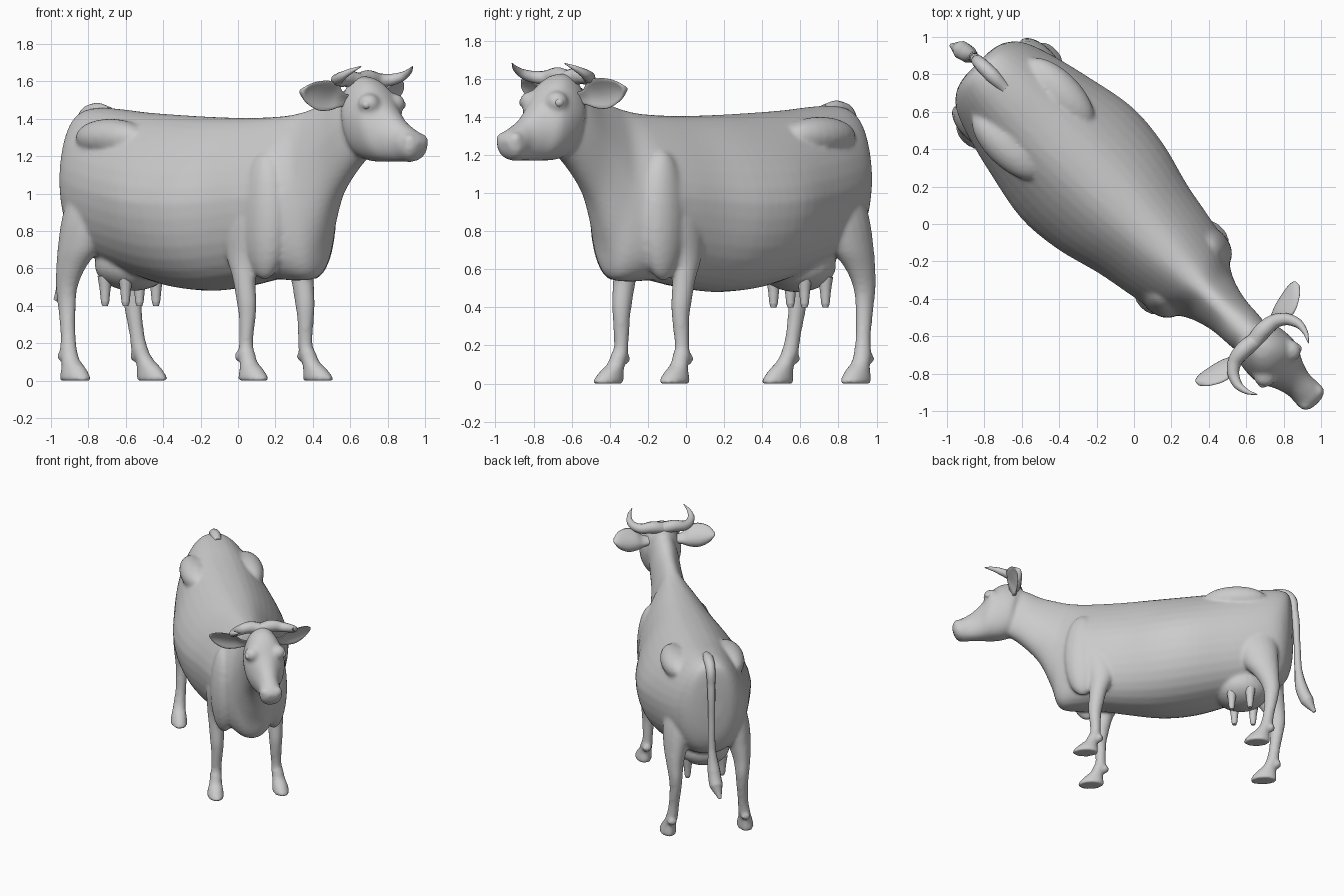
import bpy, bmesh, math
from mathutils import Vector

if "Cube" in bpy.data.objects:
    bpy.data.objects.remove(bpy.data.objects["Cube"])

R = math.sqrt(0.5)
MID = 0.015  # sideways offset of the symmetry plane


def W(s, t, z):
    """s = along the animal (head +), t = to its left, z = up."""
    t += MID
    return Vector(((s + t) * R, (t - s) * R, z))


def smooth_rows(rows, sub=4):
    """Catmull-Rom interpolation of section parameters."""
    out = []
    n = len(rows)
    for i in range(n - 1):
        p0, p1, p2, p3 = rows[max(i - 1, 0)], rows[i], rows[i + 1], rows[min(i + 2, n - 1)]
        for k in range(sub):
            u = k / sub
            out.append([0.5 * (2 * b + (c - a) * u + (2 * a - 5 * b + 4 * c - d) * u * u
                               + (3 * b - a - 3 * c + d) * u ** 3)
                        for a, b, c, d in zip(p0, p1, p2, p3)])
    out.append(list(rows[-1]))
    return out


def loft(name, rings):
    bm = bmesh.new()
    vs = [[bm.verts.new(p) for p in r] for r in rings]
    n = len(vs[0])
    for a, b in zip(vs, vs[1:]):
        for i in range(n):
            j = (i + 1) % n
            bm.faces.new((a[i], a[j], b[j], b[i]))
    bm.faces.new(vs[0])
    bm.faces.new(vs[-1])
    bmesh.ops.recalc_face_normals(bm, faces=bm.faces)
    me = bpy.data.meshes.new(name)
    bm.to_mesh(me)
    bm.free()
    me.shade_smooth()
    ob = bpy.data.objects.new(name, me)
    bpy.context.collection.objects.link(ob)
    return ob


def trunk(name, rows, n=36):
    """Rows: top s, top z, bottom s, bottom z, half width, top narrowing."""
    rings = []
    for ts, tz, bs, bz, w, pinch in smooth_rows(rows):
        ring = []
        for i in range(n):
            a = 2 * math.pi * i / n
            c, q = math.cos(a), math.sin(a)
            t = w * math.copysign(abs(q) ** 0.85, q) * (1 - pinch * max(c, 0) ** 1.3)
            ring.append(W((ts + bs) / 2 + c * (ts - bs) / 2, t, (tz + bz) / 2 + c * (tz - bz) / 2))
        rings.append(ring)
    return loft(name, rings)


def leg(name, rows, side, n=20):
    """Rows: z, s, t, radius along, radius across."""
    rings = []
    for z, s, t, rs, rt in smooth_rows(rows):
        rings.append([W(s + rs * math.cos(a), side * (t + rt * math.sin(a)), z)
                      for a in (2 * math.pi * i / n for i in range(n))])
    return loft(name, rings)


def tube(name, pts):
    """Tapered curve through (s, t, z, radius)."""
    cu = bpy.data.curves.new(name, 'CURVE')
    cu.dimensions = '3D'
    cu.bevel_depth = 1.0
    cu.bevel_resolution = 4
    cu.use_fill_caps = True
    sp = cu.splines.new('BEZIER')
    sp.bezier_points.add(len(pts) - 1)
    for bp, (s, t, z, r) in zip(sp.bezier_points, pts):
        bp.co = W(s, t, z)
        bp.radius = r
        bp.handle_left_type = bp.handle_right_type = 'AUTO'
    ob = bpy.data.objects.new(name, cu)
    bpy.context.collection.objects.link(ob)
    return ob


def ball(name, s, t, z, size):
    bpy.ops.mesh.primitive_uv_sphere_add(segments=24, ring_count=16, radius=1, location=W(s, t, z),
                                         rotation=(0, 0, -math.pi / 4))
    ob = bpy.context.object
    ob.name = name
    ob.scale = size
    ob.data.shade_smooth()
    return ob


# Barrel, rump, brisket and neck
body = trunk("body", [
    (-1.20, 1.25, -1.20, 1.00, .08, 0),
    (-1.18, 1.41, -1.18, .82, .17, 0),
    (-1.10, 1.455, -1.12, .70, .25, .1),
    (-.95, 1.455, -.97, .63, .31, .15),
    (-.72, 1.435, -.72, .56, .37, .2),
    (-.45, 1.42, -.45, .50, .42, .3),
    (-.20, 1.41, -.20, .48, .40, .3),
    (.05, 1.405, .05, .505, .335, .3),
    (.25, 1.41, .27, .54, .295, .35),
    (.39, 1.42, .43, .535, .26, .4),
    (.50, 1.44, .565, .56, .18, .35),
    (.59, 1.465, .625, .74, .145, .3),
    (.70, 1.50, .72, .96, .12, .2),
    (.82, 1.56, .87, 1.13, .11, .1),
    (.94, 1.58, 1.0, 1.22, .09, .1)])

# Head from poll to muzzle
skin = [trunk("head", [
    (.82, 1.54, .89, 1.30, .07, .1),
    (.87, 1.61, .92, 1.21, .13, .25),
    (.97, 1.625, 1.00, 1.175, .15, .15),
    (1.06, 1.575, 1.09, 1.17, .145, .05),
    (1.14, 1.475, 1.16, 1.17, .105, .1),
    (1.22, 1.395, 1.24, 1.17, .08, .1),
    (1.30, 1.345, 1.30, 1.17, .083, .1),
    (1.345, 1.32, 1.335, 1.185, .078, .1),
    (1.375, 1.28, 1.36, 1.22, .045, .1)])]

REAR = [(1.10, -.93, .17, .13, .08), (.88, -.94, .205, .165, .11), (.72, -.98, .235, .135, .09),
        (.60, -1.03, .25, .09, .065), (.50, -1.06, .25, .065, .052), (.40, -1.06, .25, .052, .044),
        (.25, -1.04, .26, .042, .039), (.16, -1.025, .27, .049, .044), (.11, -1.0, .28, .052, .047),
        (.07, -.975, .285, .076, .053), (.015, -.955, .29, .10, .062), (0, -.955, .29, .098, .06)]
FRONT = [(1.05, .33, .17, .13, .07), (.85, .26, .205, .14, .085), (.67, .23, .215, .095, .07),
         (.55, .25, .22, .066, .058), (.42, .27, .22, .056, .051), (.34, .275, .22, .047, .045),
         (.20, .27, .225, .039, .038), (.15, .28, .23, .047, .044), (.10, .30, .235, .05, .047),
         (.065, .325, .24, .071, .053), (.015, .345, .245, .098, .062), (0, .345, .245, .096, .06)]

for side, label in ((1, "left"), (-1, "right")):
    skin += [leg("rear_leg_" + label, REAR, side),
             leg("front_leg_" + label, FRONT, side),
             # Shoulder, hip bone, brow, nostril and dew claws
             ball("shoulder_" + label, .37, side * .185, .88, (.14, .10, .34)),
             ball("hip_" + label, -.78, side * .20, 1.30, (.24, .11, .10)),
             ball("brow_" + label, 1.07, side * .095, 1.48, (.06, .06, .055)),
             ball("nostril_" + label, 1.325, side * .045, 1.28, (.04, .038, .04)),
             ball("rear_dewclaw_" + label, -1.065, side * .275, .13, (.026, .036, .03)),
             ball("front_dewclaw_" + label, .235, side * .235, .13, (.026, .036, .03))]

    # Eye
    ball("eye_" + label, 1.085, side * .13, 1.475, (.028, .025, .025))

    # Horn sweeping out, forward and up
    tube("horn_" + label, [(.90, 0, 1.60, .045), (.89, side * .08, 1.615, .045),
                           (.91, side * .17, 1.605, .036), (.98, side * .225, 1.62, .027),
                           (1.05, side * .225, 1.65, .016), (1.11, side * .195, 1.68, .003)])

    # Cupped leaf-shaped ear: t, s, z, half breadth
    rings = []
    for t, s, z, b in smooth_rows([(.09, .91, 1.50, .03), (.15, .90, 1.50, .045), (.20, .89, 1.515, .078),
                                   (.27, .875, 1.525, .088), (.34, .855, 1.54, .06), (.38, .845, 1.55, .01)]):
        ring = []
        for i in range(16):
            a = 2 * math.pi * i / 16
            c, q = math.cos(a), math.sin(a)
            cup = (c * c - .5) * b * .5
            ring.append(W(s + .45 * c * b + q * min(.02, b) + cup, side * t, z + .9 * c * b))
        rings.append(ring)
    loft("ear_" + label, rings)

    # Teats
    for s, t, pos in ((-.89, .13, "rear"), (-.75, .115, "front")):
        tube(f"teat_{pos}_{label}", [(s, side * t, .56, .04), (s, side * t, .48, .028),
                                     (s, side * t, .42, .022), (s, side * t, .40, .015)])

# Udder
skin.append(ball("udder", -.81, 0, .62, (.21, .20, .14)))

# Blend the fleshy parts into one continuous skin
bpy.ops.object.select_all(action='DESELECT')
for ob in skin + [body]:
    ob.select_set(True)
bpy.context.view_layer.objects.active = body
bpy.ops.object.join()
remesh = body.modifiers.new("skin", 'REMESH')
remesh.mode = 'VOXEL'
remesh.voxel_size = 0.013
remesh.use_smooth_shade = True
relax = body.modifiers.new("relax", 'SMOOTH')
relax.factor = 0.5
relax.iterations = 8

# Tail with flared tuft
tube("tail", [(-1.0, .01, 1.435, .03), (-1.10, .01, 1.445, .04), (-1.18, .01, 1.415, .036),
              (-1.215, .01, 1.28, .03), (-1.235, .01, 1.0, .025), (-1.245, .01, .78, .028),
              (-1.27, .0, .62, .047), (-1.31, -.01, .52, .05), (-1.365, -.03, .43, .012)])
